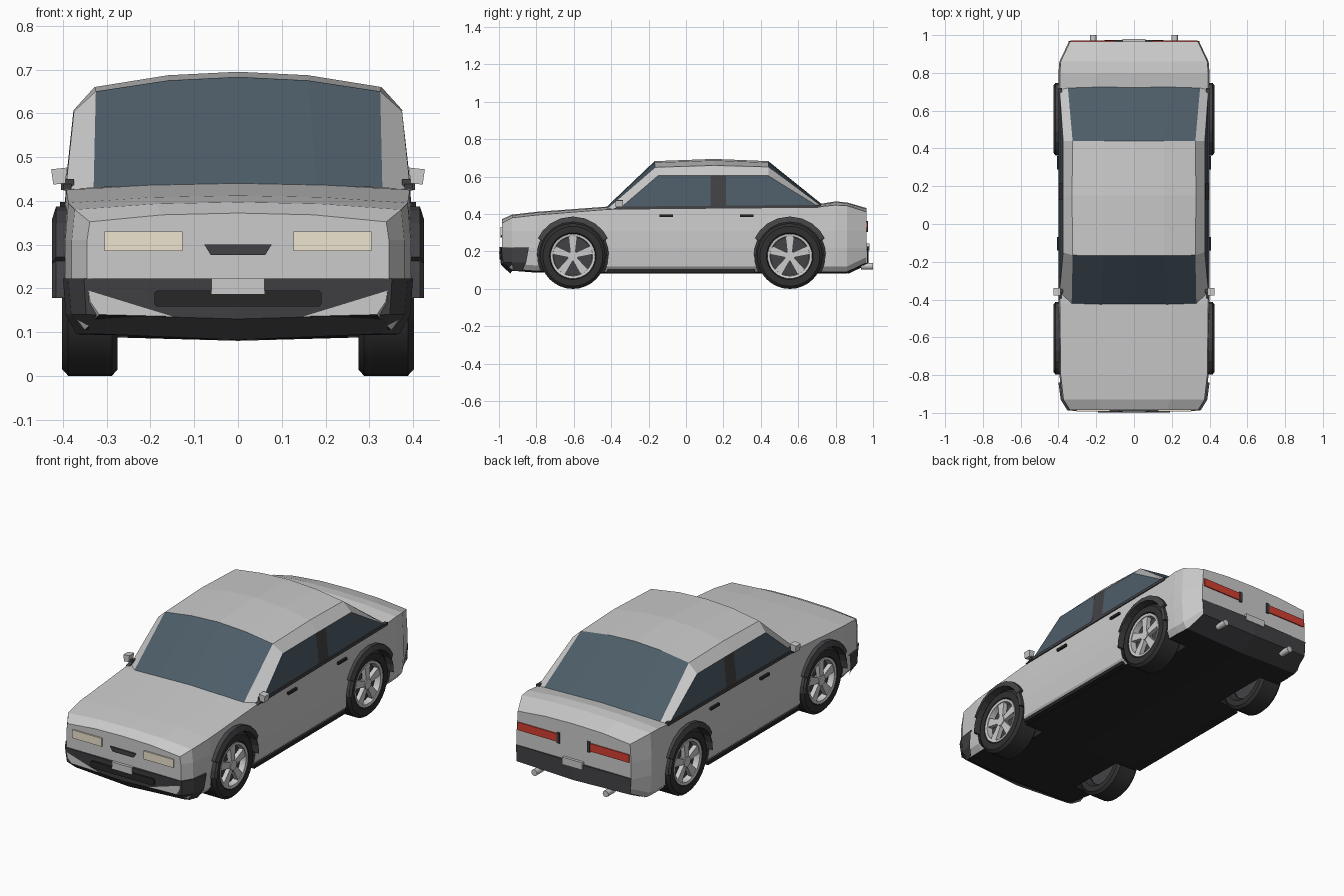
import bpy, bmesh
from math import sin, cos, pi, radians

if "Cube" in bpy.data.objects:
    bpy.data.objects.remove(bpy.data.objects["Cube"])


def material(name, r, g, b):
    m = bpy.data.materials.new(name)
    m.diffuse_color = (r, g, b, 1)
    m.use_nodes = True
    m.node_tree.nodes["Principled BSDF"].inputs["Base Color"].default_value = m.diffuse_color
    return m


PAINT = material("paint", .62, .62, .62)
BLACK = material("underside_black", .02, .02, .02)
TRIM = material("dark_trim", .055, .055, .06)
RUBBER = material("rubber", .03, .03, .03)
GLASS = material("glass", .075, .11, .14)
LAMP = material("cream_lamp", .85, .78, .62)
RED = material("red_lamp", .65, .05, .03)
PLATE = material("plate_white", .8, .8, .8)


def make(name, verts, faces, mats=(), idx=None, mirror=False, smooth=False):
    me = bpy.data.meshes.new(name)
    me.from_pydata(verts, [], faces)
    for m in mats:
        me.materials.append(m)
    if idx:
        me.polygons.foreach_set("material_index", idx)
    bm = bmesh.new()
    bm.from_mesh(me)
    bmesh.ops.recalc_face_normals(bm, faces=bm.faces)
    bm.to_mesh(me)
    bm.free()
    ob = bpy.data.objects.new(name, me)
    bpy.context.collection.objects.link(ob)
    if mirror:
        ob.modifiers.new("mirror", "MIRROR").use_mirror_merge = False
    if smooth:
        bpy.ops.object.select_all(action='DESELECT')
        ob.select_set(True)
        bpy.context.view_layer.objects.active = ob
        bpy.ops.object.shade_smooth_by_angle(angle=radians(35))
    return ob


def prism(name, outline, axis, a, b, mat, mirror=False):
    """Outline (u, v) extruded along x (u=y, v=z) or along y (u=x, v=z)."""
    n = len(outline)
    place = (lambda u, v, d: (d, u, v)) if axis == 'x' else (lambda u, v, d: (u, d, v))
    verts = [place(u, v, d) for d in (a, b) for u, v in outline]
    faces = [list(range(n)), list(range(n, 2 * n))]
    faces += [[i, (i + 1) % n, n + (i + 1) % n, n + i] for i in range(n)]
    return make(name, verts, faces, [mat] if mat else [], mirror=mirror)


def box(name, x, y, z, mat, mirror=False):
    return prism(name, [(x[0], z[0]), (x[1], z[0]), (x[1], z[1]), (x[0], z[1])], 'y', *y, mat, mirror)


def lathe(name, profile, y, z, mat, n=32):
    """Closed profile of (x, radius) turned about the wheel axle."""
    k = len(profile)
    verts = [(x, y + r * cos(2 * pi * i / n), z + r * sin(2 * pi * i / n))
             for i in range(n) for x, r in profile]
    faces = [[i * k + j, i * k + (j + 1) % k, (i + 1) % n * k + (j + 1) % k, (i + 1) % n * k + j]
             for i in range(n) for j in range(k)]
    return make(name, verts, faces, [mat] if mat else [], mirror=True, smooth=True)


def circle(y, z, r, n):
    return [(y + r * cos(2 * pi * i / n), z + r * sin(2 * pi * i / n)) for i in range(n)]


# Lower body: cross sections (y, half width, bottom, shoulder height, crown height)
stations = [(-.985, .345, .14, .352, .372), (-.93, .38, .105, .38, .397), (-.8, .395, .095, .395, .412),
            (-.42, .4, .09, .425, .44), (.72, .4, .09, .44, .455), (.8, .4, .09, .448, .468),
            (.86, .395, .09, .445, .462), (.965, .345, .14, .412, .432)]
verts = []
for y, w, zb, ze, zt in stations:
    half = [(.92 * w, zb), (.98 * w, zb + .03), (w, .22), (w, .31), (.982 * w, ze), (.5 * w, zt - .004)]
    ring = [(0, zb - .008)] + half + [(0, zt)] + [(-x, z) for x, z in reversed(half)]
    verts += [(x, y, z) for x, z in ring]
k = len(ring)
faces, idx = [], []
for s in range(len(stations) - 1):
    for i in range(k):
        j = (i + 1) % k
        faces.append([s * k + i, s * k + j, s * k + k + j, s * k + k + i])
        idx.append(1 if i in (0, k - 1) else 0)
faces += [list(range(k)), list(range(len(verts) - k, len(verts)))]
body = make("body", verts, faces, [PAINT, BLACK], idx + [0, 0])

# Wheel wells cut out of the body
WHEELS = {"front": -.605, "rear": .555}
for end, wy in WHEELS.items():
    for side in (1, -1):
        cutter = prism("well_cutter", circle(wy, .175, .188, 32), 'x', side * .25, side * .5, BLACK)
        mod = body.modifiers.new("well", "BOOLEAN")
        mod.operation, mod.object, mod.solver = 'DIFFERENCE', cutter, 'EXACT'
        mod.material_mode = 'TRANSFER'
        bpy.ops.object.select_all(action='DESELECT')
        bpy.context.view_layer.objects.active = body
        body.select_set(True)
        bpy.ops.object.modifier_apply(modifier=mod.name)
        bpy.data.objects.remove(cutter)

# Cabin grid: five rows front to back, four columns from centre to side
rows = [[(0, -.425, .438), (.18, -.425, .436), (.33, -.42, .43), (.394, -.36, .425)],
        [(0, -.168, .683), (.16, -.168, .675), (.325, -.165, .65), (.375, -.15, .605)],
        [(0, .15, .695), (.16, .15, .687), (.328, .15, .66), (.376, .15, .607)],
        [(0, .44, .683), (.16, .44, .675), (.325, .44, .652), (.375, .44, .605)],
        [(0, .725, .454), (.19, .725, .452), (.35, .72, .445), (.394, .71, .438)]]


def cabin_part(name, cells, mat):
    vs, fs = [], []
    for r, c in cells:
        fs.append(range(len(vs), len(vs) + 4))
        vs += [rows[r][c], rows[r][c + 1], rows[r + 1][c + 1], rows[r + 1][c]]
    make(name, vs, [list(f) for f in fs], [mat], mirror=True)


cabin_part("roof", [(r, c) for r in (1, 2) for c in (0, 1, 2)], PAINT)
cabin_part("front_pillar", [(0, 2)], PAINT)
cabin_part("rear_pillar", [(3, 2)], PAINT)
cabin_part("windscreen", [(0, 0), (0, 1)], GLASS)
cabin_part("rear_window", [(3, 0), (3, 1)], GLASS)
make("side_window", [r[3] for r in rows], [[0, 1, 2, 3, 4]], [GLASS], mirror=True)
make("door_pillar", [(.397, .13, .44), (.397, .215, .44), (.379, .215, .605), (.379, .13, .605)],
     [[0, 1, 2, 3]], [TRIM], mirror=True)
prism("window_sill_trim", [(-.4, .424), (.72, .434), (.72, .45), (-.36, .44)], 'x', .38, .399, TRIM, True)
box("side_skirt", (.36, .392), (-.42, .37), (.085, .103), BLACK, True)

# Wheels and arches
for end, wy in WHEELS.items():
    zc = .175
    lathe(end + "_tyre", [(.30, .112), (.275, .13), (.275, .16), (.288, .175), (.388, .175),
                          (.402, .16), (.402, .125), (.37, .112)], wy, zc, RUBBER)
    lathe(end + "_rim", [(.365, .103), (.398, .106), (.401, .12), (.365, .12)], wy, zc, None)
    prism(end + "_brake_disc", circle(wy, zc, .115, 32), 'x', .31, .365, TRIM, True)
    prism(end + "_hub", circle(wy, zc, .027, 16), 'x', .36, .398, None, True)
    for n in range(5):
        a = pi / 2 + n * 2 * pi / 5
        shape = [(.015, -.013), (.11, -.024), (.11, .024), (.015, .013)]
        prism(end + "_spoke", [(wy + u * cos(a) - v * sin(a), zc + u * sin(a) + v * cos(a))
                               for u, v in shape], 'x', .37, .394, None, True)
    steps = [radians(d) for d in (0, 13, 26, 26.5, 40, 55, 72, 90, 108, 125, 140, 153.5, 154, 167, 180)]
    outer = [(.209 if radians(26.2) < a < radians(153.8) else .192, a) for a in steps]
    inner = [(.18, a) for a in steps]
    vs = [(x, wy + r * cos(a), .178 + r * sin(a)) for a_in in (inner, outer)
          for x in (.375, .425 if a_in is inner else .416) for r, a in a_in]
    m = len(steps)
    loop = [0, m, 3 * m, 2 * m]
    fs = [[loop[j] + i, loop[(j + 1) % 4] + i, loop[(j + 1) % 4] + i + 1, loop[j] + i + 1]
          for i in range(m - 1) for j in range(4)]
    fs += [loop, [v + m - 1 for v in loop]]
    make(end + "_wheel_arch", vs, fs, [TRIM], mirror=True)


# Bumpers: plan path wrapped round the corner, dropped through three levels
def bumper(name, levels):
    n = len(levels[0][1])
    vs = [(x, y, z + (dz if x == 0 else 0)) for z, path, dz in levels for x, y in path]
    fs = [[r * n + i, r * n + i + 1, r * n + n + i + 1, r * n + n + i]
          for r in range(len(levels) - 1) for i in range(n - 1)]
    make(name, vs, fs, [TRIM], mirror=True)


bumper("front_bumper", [(.223, [(.36, -.84), (.345, -.93), (.3, -.975), (0, -.98)], 0),
                        (.222, [(.4, -.84), (.388, -.93), (.352, -.988), (0, -.997)], 0),
                        (.14, [(.394, -.855), (.381, -.93), (.347, -.978), (0, -.99)], -.01),
                        (.096, [(.37, -.875), (.352, -.92), (.33, -.93), (0, -.94)], -.014)])
bumper("rear_bumper", [(.228, [(.346, .96), (0, .96)], 0), (.227, [(.348, .968), (0, .976)], 0),
                       (.14, [(.342, .969), (0, .976)], -.008), (.09, [(.36, .865), (0, .865)], -.01)])

# Front details
box("headlight", (.127, .305), (-.993, -.97), (.285, .33), LAMP, True)
prism("grille", [(-.062, .276), (.062, .276), (.077, .3), (-.077, .3)], 'y', -.992, -.97, TRIM)
prism("lower_intake", [(-.185, .158), (.185, .158), (.191, .164), (.191, .19), (.185, .195),
                       (-.185, .195), (-.191, .19), (-.191, .164)], 'y', -.998, -.96, BLACK)
box("front_plate", (-.06, .06), (-1, -.97), (.187, .223), PLATE)

# Rear details
box("tail_light", (.1, .335), (.95, .971), (.312, .355), RED, True)
box("tail_light_end", (.083, .1), (.95, .973), (.305, .362), TRIM, True)
box("rear_plate", (-.06, .06), (.95, .98), (.205, .242), PLATE)
pipe = lambda n: [(.215 + u, .122 + v) for u, v in circle(0, 0, .017, n)]
prism("exhaust_pipe", pipe(16), 'y', .935, 1, None, True)

# Side details
for name, y in (("front_door_handle", -.105), ("rear_door_handle", .325)):
    box(name, (.39, .407), (y - .036, y + .036), (.384, .397), BLACK, True)
prism("mirror_housing", [(.395, .44), (.422, .437), (.427, .472), (.39, .476)], 'y', -.378, -.338, None, True)
box("mirror_stalk", (.375, .405), (-.365, -.345), (.425, .45), TRIM, True)
